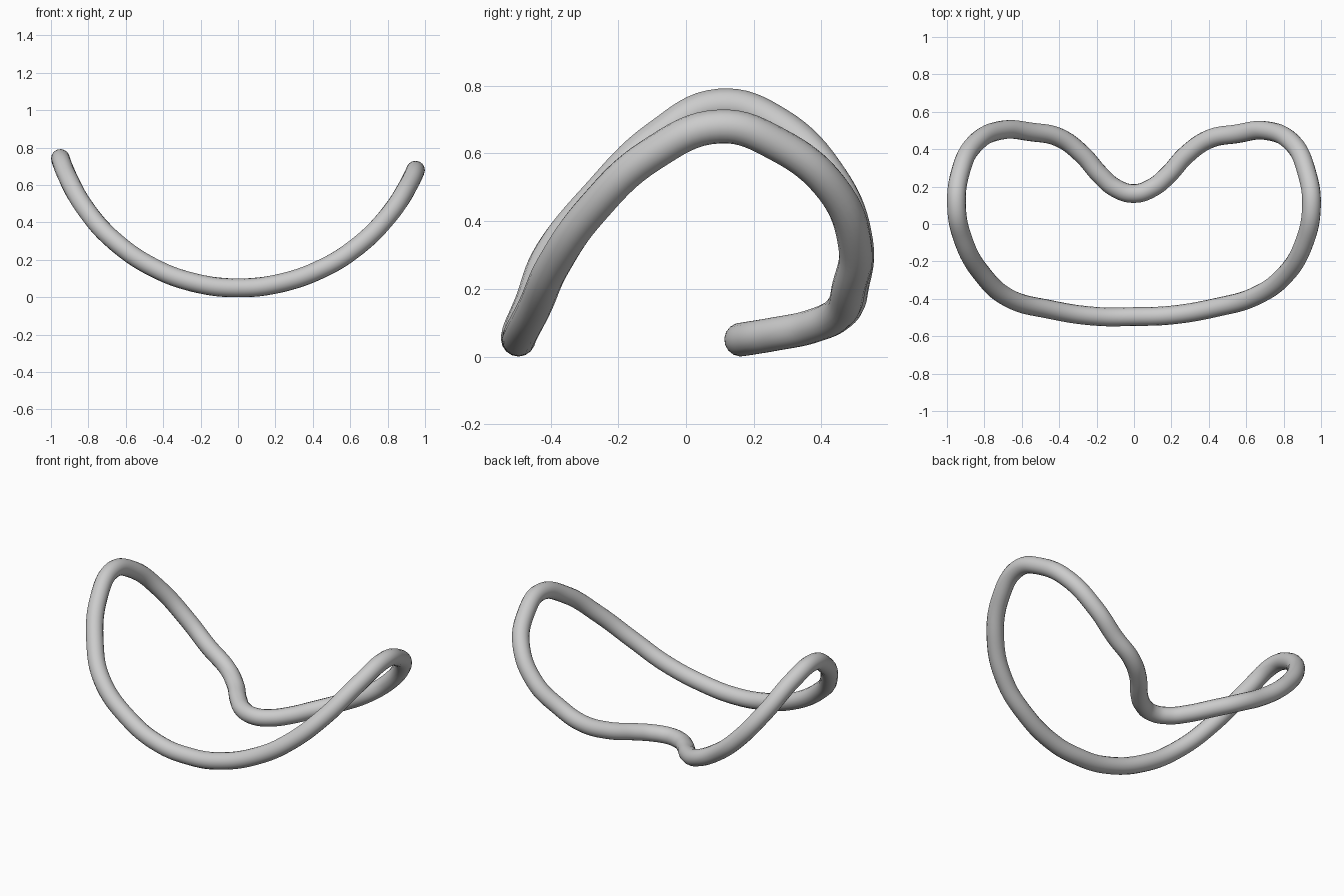
import bpy, math

if "Cube" in bpy.data.objects:
    bpy.data.objects.remove(bpy.data.objects["Cube"])

TUBE = 0.05


def height(x):
    # the loop lies on a shallow cylindrical arc, slightly steeper on the left
    r = 0.997 if x < 0 else 1.03
    return TUBE + r - math.sqrt(r * r - x * x)


# plan of the loop centre line, clockwise from the front middle
plan = [(0, -.495), (-.2, -.494), (-.45, -.457), (-.67, -.396), (-.81, -.27),
        (-.915, -.08), (-.949, .1), (-.93, .27), (-.85, .43), (-.7, .503),
        (-.55, .492), (-.4, .462), (-.28, .375), (-.18, .262), (-.1, .193),
        (0, .163), (.1, .195), (.18, .26), (.28, .37), (.4, .453),
        (.55, .482), (.7, .5), (.85, .43), (.925, .27), (.949, .1),
        (.91, -.1), (.8, -.28), (.64, -.39), (.45, -.444), (.2, -.487)]

# bent closed tube
curve = bpy.data.curves.new("bent_loop", 'CURVE')
curve.dimensions = '3D'
curve.bevel_depth = TUBE
curve.bevel_resolution = 6
curve.resolution_u = 8
spline = curve.splines.new('BEZIER')
spline.bezier_points.add(len(plan) - 1)
spline.use_cyclic_u = True
for point, (x, y) in zip(spline.bezier_points, plan):
    point.co = (x, y, height(x))
    point.handle_left_type = point.handle_right_type = 'AUTO'

loop = bpy.data.objects.new("bent_loop", curve)
bpy.context.collection.objects.link(loop)
bpy.context.view_layer.objects.active = loop
loop.select_set(True)
bpy.ops.object.convert(target='MESH')
bpy.ops.object.shade_smooth()
